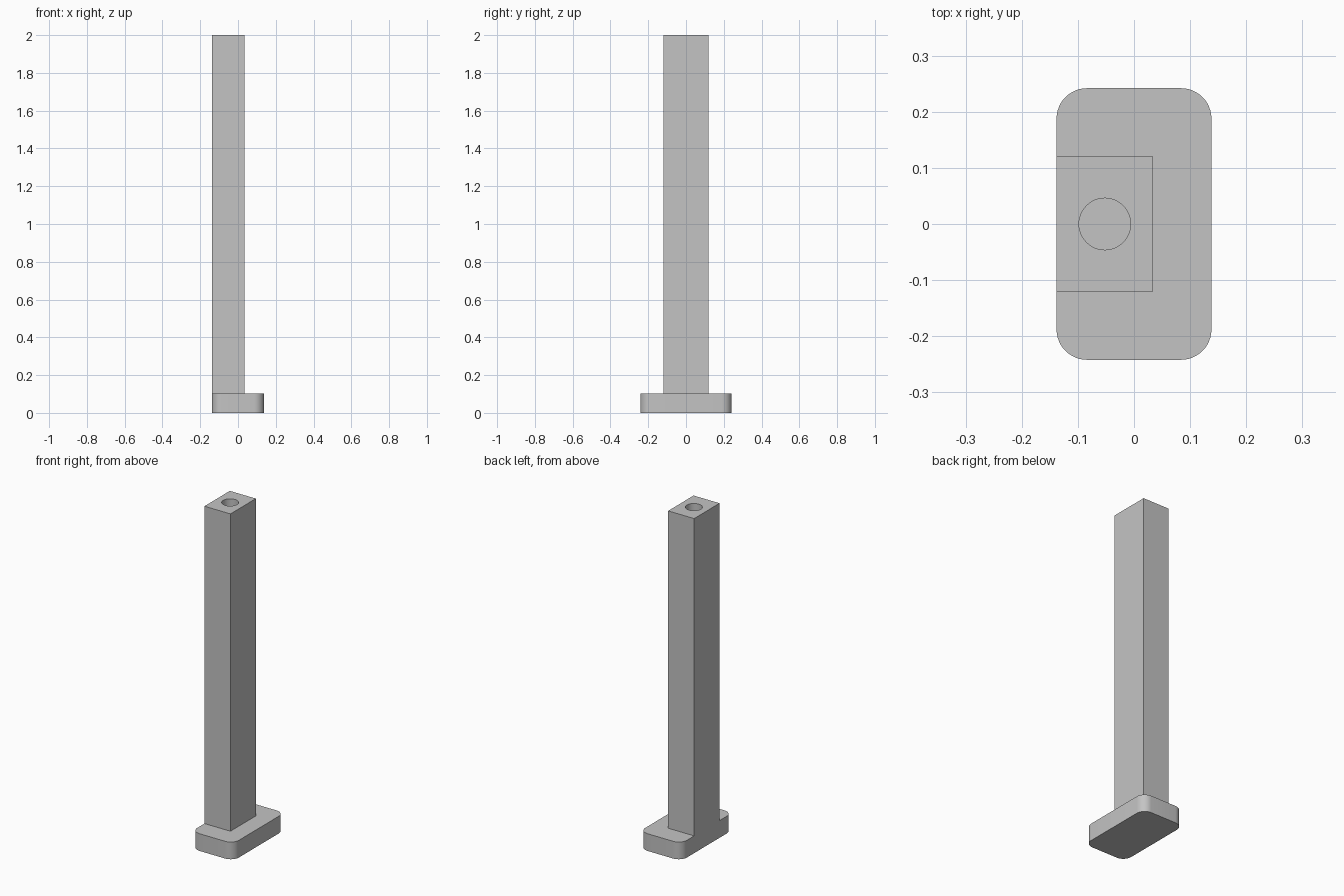
import bpy, bmesh

BASE_SIZE, BASE_H = (0.276, 0.484), 0.103
CORNER_R = 0.054
POST_SIZE, TOP = (0.172, 0.24), 2.0
POST_X = (POST_SIZE[0] - BASE_SIZE[0]) / 2   # post sits flush with the right edge of the base
HOLE_R, HOLE_DEPTH = 0.046, 0.3

default = bpy.data.objects.get("Cube")
if default:
    bpy.data.objects.remove(default, do_unlink=True)

grey = bpy.data.materials.new("plain grey")
grey.use_nodes = True
colour = (0.55, 0.55, 0.55, 1)
grey.diffuse_color = colour
grey.node_tree.nodes["Principled BSDF"].inputs["Base Color"].default_value = colour


def add_object(name, bm):
    mesh = bpy.data.meshes.new(name)
    bm.to_mesh(mesh)
    bm.free()
    mesh.materials.append(grey)
    obj = bpy.data.objects.new(name, mesh)
    bpy.context.collection.objects.link(obj)
    return obj


def box(name, size, x, z0, z1, corner=0):
    """Upright box between two heights, with optional rounded vertical edges."""
    bm = bmesh.new()
    bmesh.ops.create_cube(bm, size=1)
    bmesh.ops.scale(bm, vec=(*size, z1 - z0), verts=bm.verts)
    bmesh.ops.translate(bm, vec=(x, 0, (z0 + z1) / 2), verts=bm.verts)
    if corner:
        upright = [e for e in bm.edges if abs(e.verts[0].co.z - e.verts[1].co.z) > 0.01]
        bmesh.ops.bevel(bm, geom=upright, offset=corner, segments=12,
                        profile=0.5, affect='EDGES')
    return add_object(name, bm)


def combine(target, other, operation):
    mod = target.modifiers.new(operation.title(), 'BOOLEAN')
    mod.object, mod.operation, mod.solver = other, operation, 'EXACT'
    other.hide_render = True
    bpy.context.view_layer.objects.active = target
    bpy.ops.object.modifier_apply(modifier=mod.name)
    bpy.data.objects.remove(other, do_unlink=True)


# Rounded foot plate and the tall post rising from it in one piece
stand = box("post_with_foot", BASE_SIZE, 0, 0, BASE_H, CORNER_R)
post = box("post", POST_SIZE, POST_X, BASE_H / 2, TOP)
combine(stand, post, 'UNION')

# Blind round hole in the top of the post
bm = bmesh.new()
bmesh.ops.create_cone(bm, cap_ends=True, segments=48, radius1=HOLE_R,
                      radius2=HOLE_R, depth=2 * HOLE_DEPTH)
bmesh.ops.translate(bm, vec=(POST_X, 0, TOP), verts=bm.verts)
combine(stand, add_object("hole_cutter", bm), 'DIFFERENCE')

# Smooth the rounded corners and hole wall, keep hard edges crisp
bpy.ops.object.select_all(action='DESELECT')
stand.select_set(True)
bpy.context.view_layer.objects.active = stand
bpy.ops.object.shade_smooth_by_angle()
